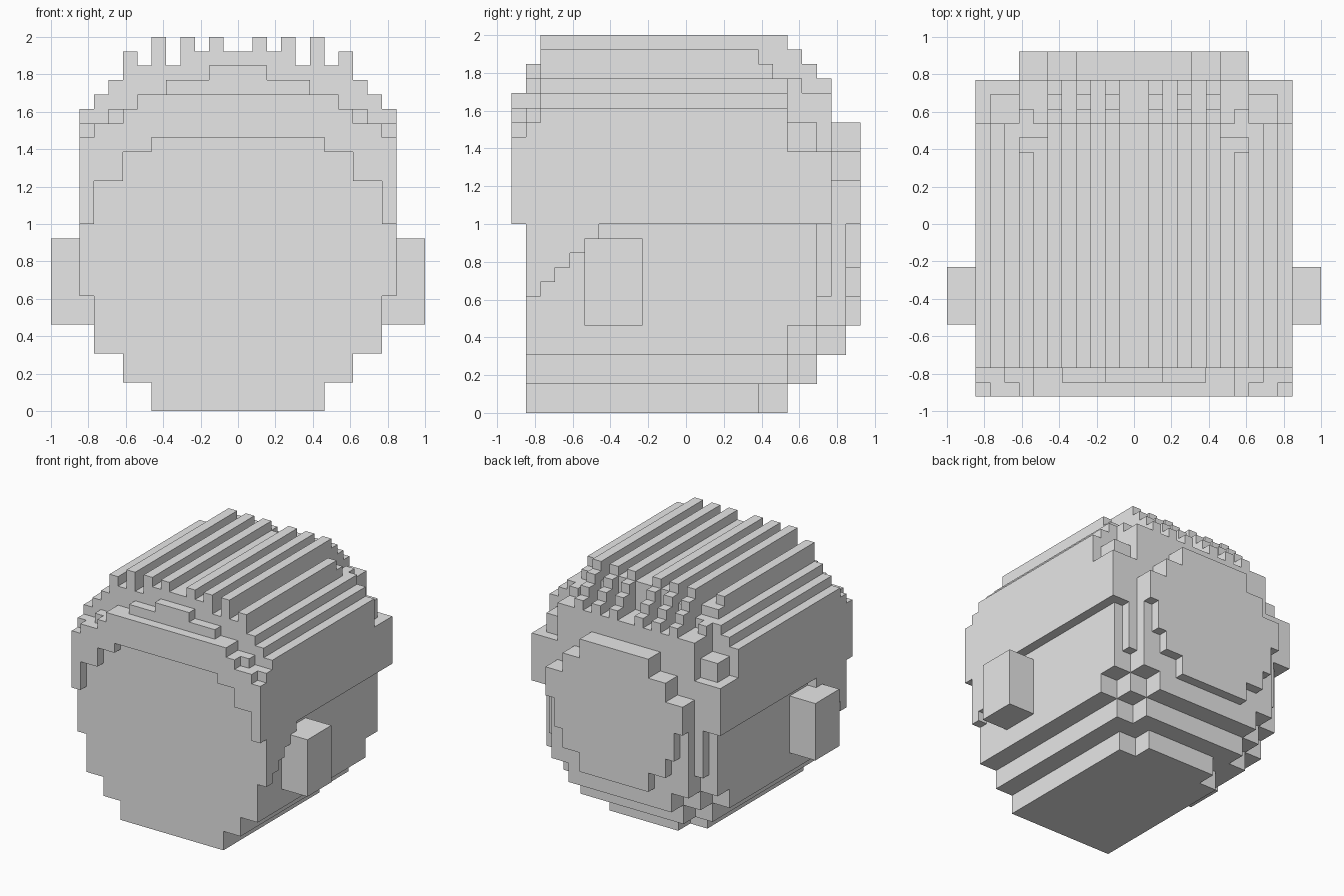
import bpy, bmesh
from mathutils import Vector

if "Cube" in bpy.data.objects:
    bpy.data.objects.remove(bpy.data.objects["Cube"])

U = 1 / 13                      # size of one block
grey = bpy.data.materials.new("plain grey")
grey.diffuse_color = (0.8, 0.8, 0.8, 1)
grey.use_nodes = True
grey.node_tree.nodes["Principled BSDF"].inputs["Base Color"].default_value = grey.diffuse_color

parts = {}                      # part name -> set of block cells
taken = set()


def fill(name, x0, x1, y0, y1, z0, z1):
    """Fill a block range on both sides of the centre (x0 <= |x| < x1)."""
    cells = parts.setdefault(name, set())
    for x in range(x0, x1):
        for y in range(y0, y1):
            for z in range(z0, z1):
                for c in ((x, y, z), (-x - 1, y, z)):
                    if c not in taken:
                        taken.add(c)
                        cells.add(c)


# Head: stepped chin, widening upwards
for w, y1, z0, z1 in ((6, 5, 0, 2), (4, 7, 0, 2), (8, 7, 2, 4), (6, 9, 2, 4),
                      (10, 7, 4, 6), (8, 9, 4, 6), (10, 9, 6, 13), (10, 7, 13, 20)):
    fill("head", 0, w, -11, y1, z0, z1)
# Cheeks: stepped sideburn shape in front of the ears
for i in range(5):
    fill("cheeks", 10, 11, -11, -10 + i, 8 + i, 13)

# Ears
fill("ears", 10, 13, -7, -3, 6, 12)

# Hair shell round the sides and back
fill("hair_shell", 0, 11, -11, 10, 13, 18)
fill("hair_shell", 0, 11, -10, 7, 18, 21)
fill("hair_shell", 0, 8, 7, 10, 18, 22)
fill("hair_shell", 8, 10, 7, 9, 18, 20)

# Hair ridges: height of each column along the crown
for x, top in enumerate((25, 26, 25, 26, 24, 26)):
    fill("hair_ridges", x, x + 1, -10, 7, 21, top)
    if top == 26:               # ridges step down at the back
        for y in (7, 8, 9):
            fill("hair_ridges", x, x + 1, y, y + 1, 22, 32 - y)
for x, y1, top in ((6, 7, 23), (6, 6, 24), (7, 8, 23), (7, 6, 24), (7, 5, 25),
                   (8, 7, 23), (9, 7, 22)):
    fill("hair_ridges", x, x + 1, -10, y1, 21, top)

# Fringe: two front layers with stepped tops and a stepped hairline
for x0, x1, top in ((0, 2, 24), (2, 5, 23), (5, 7, 22), (7, 9, 21), (9, 11, 20)):
    fill("fringe", x0, x1, -11, -10, 18, top)
for x0, x1, low, top in ((0, 6, 19, 22), (6, 7, 18, 22), (7, 8, 18, 21),
                         (8, 10, 16, 20), (10, 11, 13, 19)):
    fill("fringe", x0, x1, -12, -11, low, top)

# Back of the hair: round stepped plate over a broader layer
for w, z0, z1 in ((4, 6, 8), (6, 8, 10), (7, 10, 13), (8, 13, 16), (6, 16, 18), (4, 18, 20)):
    fill("back_plate", 0, w, 9, 12, z0, z1)
for w, z0, z1 in ((6, 4, 6), (8, 6, 8), (8, 8, 13)):
    fill("back_layer", 0, w, 9, 11, z0, z1)
fill("back_layer", 8, 9, 9, 10, 8, 13)


def build(name, cells):
    """Turn a part's cells into a mesh holding only its exposed faces."""
    bm = bmesh.new()
    for c in cells:
        for axis in range(3):
            for side in (0, 1):
                n = list(c)
                n[axis] += 2 * side - 1
                if tuple(n) in taken:
                    continue
                a, b = (axis + 1) % 3, (axis + 2) % 3
                quad = []
                for i, j in ((0, 0), (1, 0), (1, 1), (0, 1)):
                    p = list(c)
                    p[axis] += side
                    p[a] += i
                    p[b] += j
                    quad.append(bm.verts.new(Vector(p) * U))
                bm.faces.new(quad if side else quad[::-1])
    bmesh.ops.remove_doubles(bm, verts=bm.verts, dist=0.001)
    bmesh.ops.dissolve_limit(bm, angle_limit=0.01, verts=bm.verts, edges=bm.edges)
    mesh = bpy.data.meshes.new(name)
    bm.to_mesh(mesh)
    bm.free()
    mesh.materials.append(grey)
    bpy.context.collection.objects.link(bpy.data.objects.new(name, mesh))


for name, cells in parts.items():
    build(name, cells)
